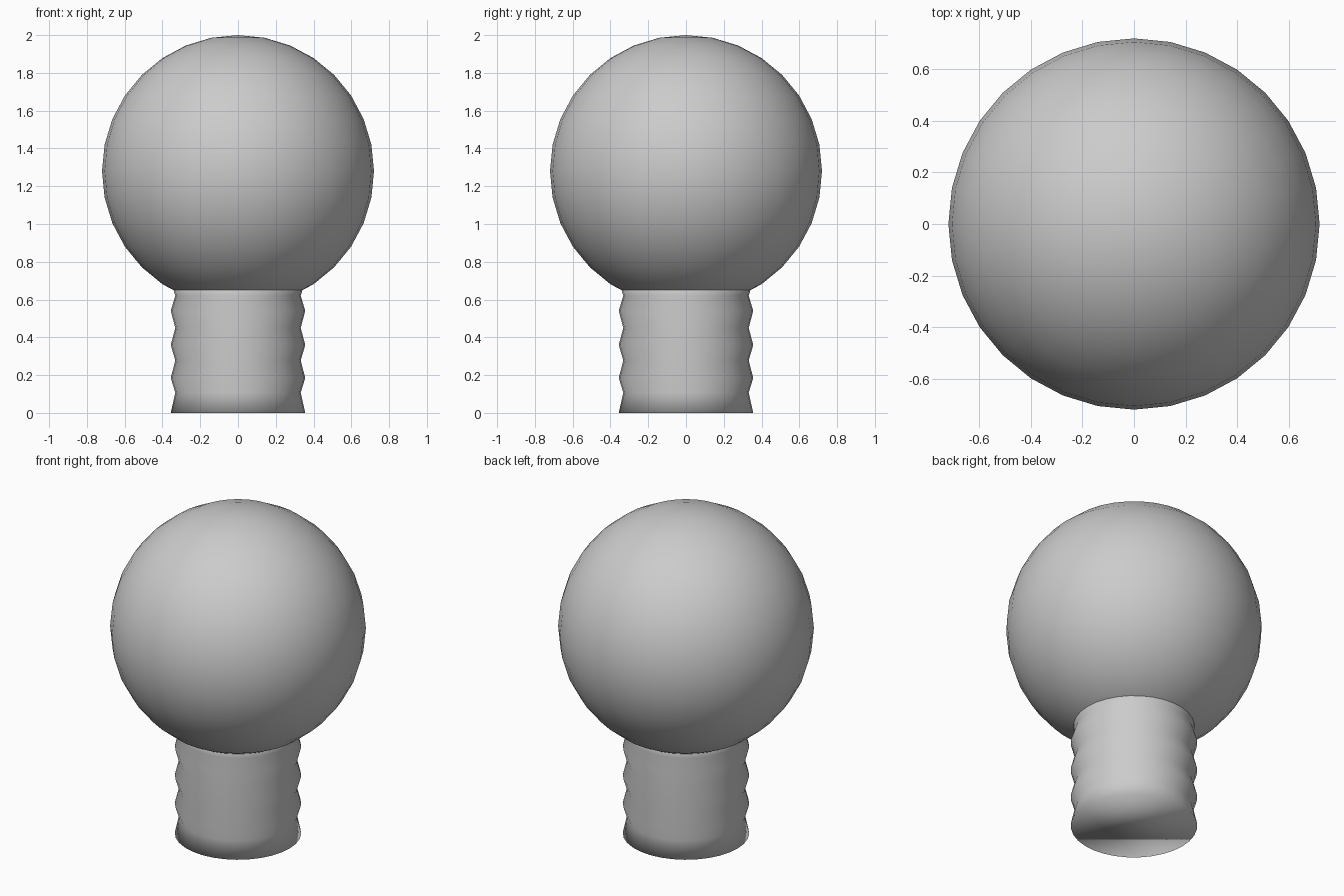
import bpy
import bmesh
import math

SIDES = 32

cube = bpy.data.objects.get("Cube")
if cube:
    bpy.data.objects.remove(cube, do_unlink=True)


def add_object(name, bm):
    """Turn a bmesh into a smooth-shaded object."""
    bmesh.ops.recalc_face_normals(bm, faces=bm.faces)
    for face in bm.faces:
        face.smooth = True
    mesh = bpy.data.meshes.new(name)
    bm.to_mesh(mesh)
    bm.free()
    obj = bpy.data.objects.new(name, mesh)
    bpy.context.collection.objects.link(obj)
    return obj


def lathe(name, profile):
    """Sweep a radius/height profile around z and cap both ends."""
    bm = bmesh.new()
    rings = []
    for radius, z in profile:
        angles = [math.tau * i / SIDES for i in range(SIDES)]
        rings.append([bm.verts.new((radius * math.cos(a), radius * math.sin(a), z))
                      for a in angles])
    for low, high in zip(rings, rings[1:]):
        for i in range(SIDES):
            j = (i + 1) % SIDES
            bm.faces.new((low[i], low[j], high[j], high[i]))
    bm.faces.new(rings[0][::-1])
    bm.faces.new(rings[-1])
    return add_object(name, bm)


# Round glass globe
bm = bmesh.new()
bmesh.ops.create_uvsphere(bm, u_segments=SIDES, v_segments=16, radius=0.72)
globe = add_object("globe", bm)
globe.location.z = 1.28

# Ridged base, alternating crests and grooves, ending inside the globe
heights = [0, 0.107, 0.185, 0.277, 0.36, 0.45, 0.54, 0.62, 0.70]
lathe("ridged_base", [(0.332 if i % 2 else 0.356, z) for i, z in enumerate(heights)])
